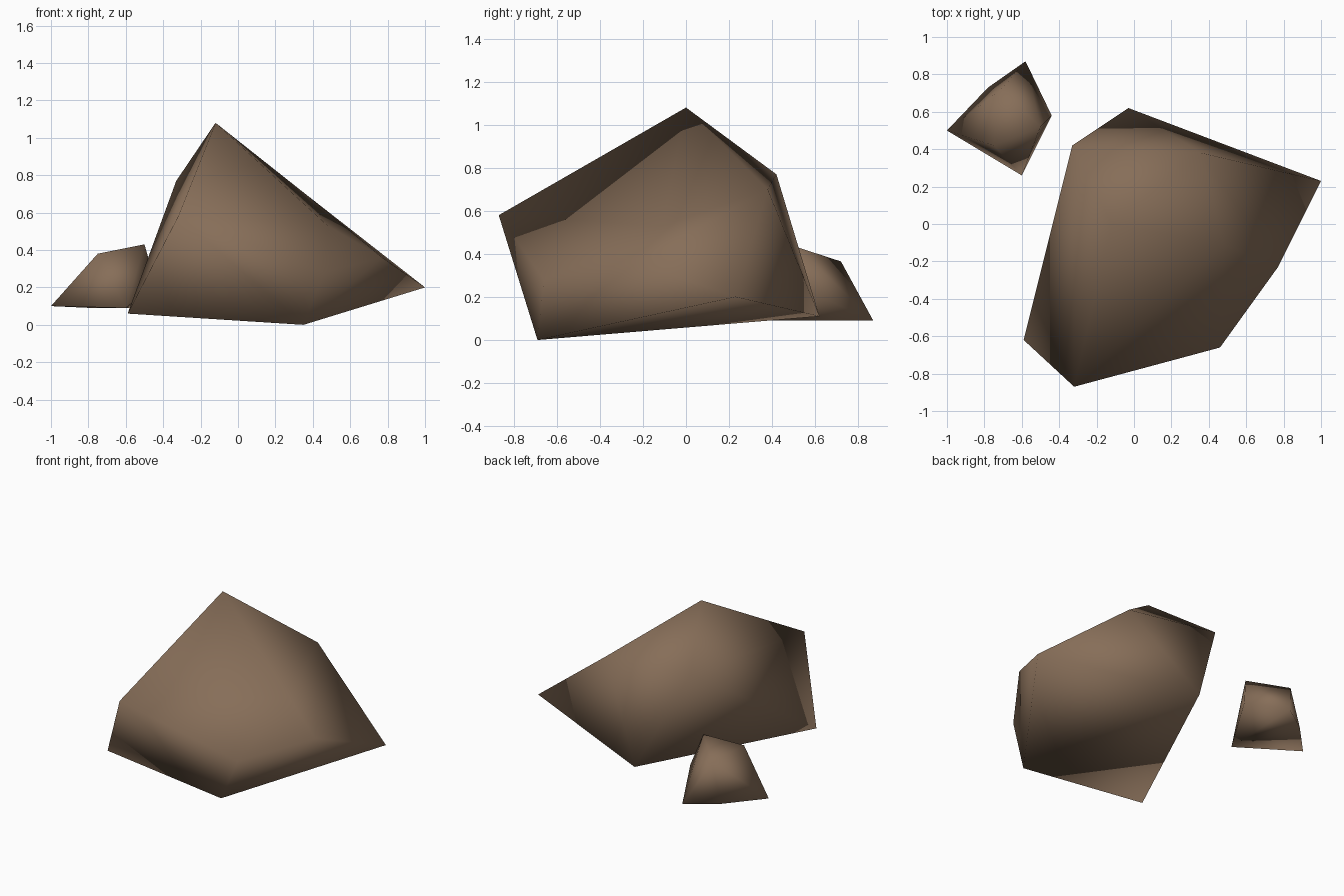
import bpy, bmesh

if "Cube" in bpy.data.objects:
    bpy.data.objects.remove(bpy.data.objects["Cube"])

stone = bpy.data.materials.new("brown stone")
stone.diffuse_color = (0.24, 0.155, 0.098, 1)
stone.use_nodes = True
stone.node_tree.nodes["Principled BSDF"].inputs["Base Color"].default_value = stone.diffuse_color


def finish(name, bm):
    """Turn a bmesh into a smooth shaded stone object."""
    bmesh.ops.recalc_face_normals(bm, faces=bm.faces[:])
    for f in bm.faces:
        f.smooth = True
    me = bpy.data.meshes.new(name)
    bm.to_mesh(me)
    bm.free()
    me.materials.append(stone)
    bpy.context.collection.objects.link(bpy.data.objects.new(name, me))


# Main boulder: named corners from peak to foot, joined by triangles
corners = {
    "A": (-0.12, 0.00, 1.08), "B": (-0.33, 0.42, 0.77), "H": (0.36, 0.38, 0.70),
    "E": (-0.32, -0.87, 0.58), "P": (0.48, -0.11, 0.53), "K": (0.77, -0.23, 0.36),
    "L": (0.46, -0.66, 0.28), "D": (1.00, 0.23, 0.20), "C": (-0.03, 0.62, 0.11),
    "F": (-0.59, -0.62, 0.06), "G": (0.35, -0.69, 0.00),
}
bm = bmesh.new()
v = {k: bm.verts.new(c) for k, c in corners.items()}
for tri in ("AEP APH EPL LPK PKH HKD ABH BHC HDC AEB BEF BFC "
            "FCG CDG EFG EGL GLK GKD").split():
    bm.faces.new([v[k] for k in tri])
finish("large_rock", bm)

# Small stone beside it: hull around its top and foot corners
bm = bmesh.new()
for c in [(-0.50, 0.52, 0.43), (-0.75, 0.42, 0.38), (-0.71, 0.72, 0.365),
          (-0.44, 0.58, 0.22), (-1.00, 0.50, 0.10), (-0.78, 0.73, 0.09),
          (-0.58, 0.87, 0.09), (-0.60, 0.26, 0.09)]:
    bm.verts.new(c)
bmesh.ops.convex_hull(bm, input=bm.verts[:])
finish("small_rock", bm)
